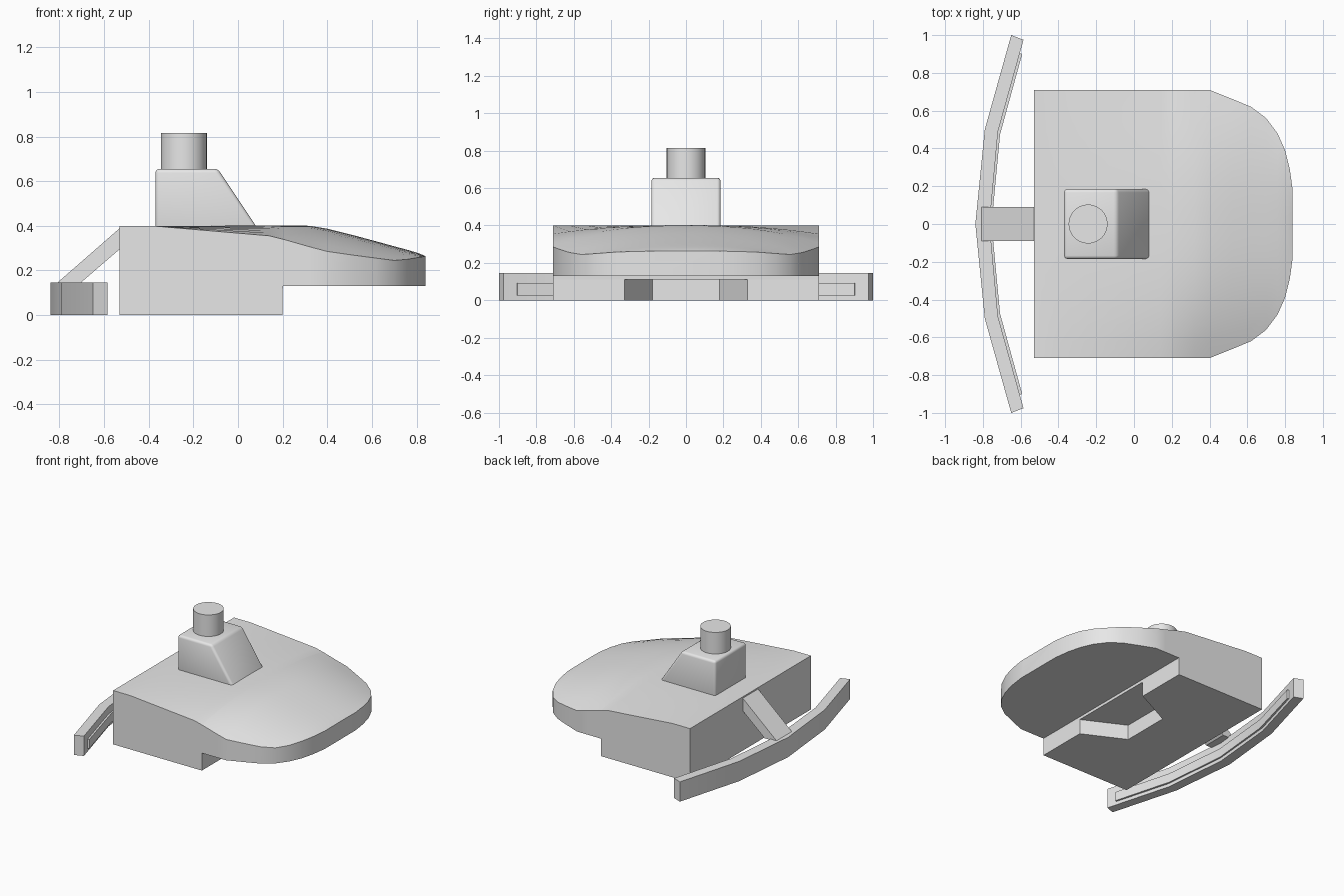
import bpy, bmesh, math
from mathutils import Vector

cube = bpy.data.objects.get("Cube")
if cube:
    bpy.data.objects.remove(cube, do_unlink=True)

grey = bpy.data.materials.new("light_grey")
grey.use_nodes = True
grey.diffuse_color = (0.8, 0.8, 0.8, 1)
for node in grey.node_tree.nodes:
    if node.type == 'BSDF_PRINCIPLED':
        node.inputs["Base Color"].default_value = grey.diffuse_color


def finish(name, bm, angle=35):
    """Turn a bmesh into a named object, smooth with sharp edges kept."""
    bmesh.ops.recalc_face_normals(bm, faces=bm.faces)
    mesh = bpy.data.meshes.new(name)
    bm.to_mesh(mesh)
    bm.free()
    mesh.materials.append(grey)
    for poly in mesh.polygons:
        poly.use_smooth = True
    mesh.set_sharp_from_angle(angle=math.radians(angle))
    obj = bpy.data.objects.new(name, mesh)
    bpy.context.collection.objects.link(obj)
    return obj


def prism(name, outline, low, high, upright=False, bevel=0):
    """Extrude an outline along z, or along y when it is an upright xz profile."""
    bm = bmesh.new()
    pts = [(a, low, b) if upright else (a, b, low) for a, b in outline]
    face = bm.faces.new([bm.verts.new(p) for p in pts])
    shift = Vector((0, high - low, 0)) if upright else Vector((0, 0, high - low))
    top = bmesh.ops.extrude_face_region(bm, geom=[face])
    verts = [v for v in top["geom"] if isinstance(v, bmesh.types.BMVert)]
    bmesh.ops.translate(bm, verts=verts, vec=shift)
    if bevel:
        bmesh.ops.recalc_face_normals(bm, faces=bm.faces)
        bmesh.ops.bevel(bm, geom=bm.edges[:], offset=bevel, segments=3,
                        profile=0.5, affect='EDGES')
    return finish(name, bm)


def mirrored(half):
    """Complete a path given for y >= 0 with its mirror image."""
    return [(x, -y) for x, y in reversed(half) if y > 0] + half


# Domed housing: cross-sections of (x, half width, edge height, middle height)
sections = [
    (-0.53, 0.71, 0.40, 0.40), (-0.39, 0.71, 0.40, 0.40),
    (0.14, 0.71, 0.355, 0.402), (0.20, 0.71, 0.34, 0.402),
    (0.201, 0.71, 0.34, 0.402), (0.32, 0.71, 0.306, 0.40),
    (0.40, 0.71, 0.285, 0.387), (0.52, 0.662, 0.268, 0.357),
    (0.62, 0.62, 0.255, 0.33), (0.70, 0.56, 0.245, 0.308),
    (0.76, 0.48, 0.25, 0.292), (0.80, 0.39, 0.257, 0.28),
    (0.825, 0.29, 0.261, 0.271), (0.84, 0.18, 0.263, 0.264),
]
steps = 16
bm = bmesh.new()
rings = []
for x, w, edge, mid in sections:
    ring = []
    for i in range(steps + 1):
        t = 2 * i / steps - 1
        ring.append(bm.verts.new((x, w * t, mid + (edge - mid) * abs(t) ** 2.4)))
    floor = 0.11 if x <= 0.2 else 0.13
    ring += [bm.verts.new((x, w, floor)), bm.verts.new((x, -w, floor))]
    rings.append(ring)
for a, b in zip(rings, rings[1:]):
    for i in range(len(a)):
        j = (i + 1) % len(a)
        bm.faces.new((a[i], a[j], b[j], b[i]))
bm.faces.new(rings[0])
bm.faces.new(rings[-1])
finish("housing", bm)

# Lower block with a tapered intake cut into its leading side
prism("lower_block", mirrored([(-0.1, 0.18), (0.2, 0.33), (0.2, 0.71), (-0.53, 0.71)]),
      0, 0.11)

# Sloped tower with softened edges
prism("tower", [(-0.37, 0.36), (0.107, 0.36), (-0.09, 0.655), (-0.37, 0.655)],
      -0.185, 0.185, upright=True, bevel=0.018)

# Round post on the tower
bm = bmesh.new()
bmesh.ops.create_cone(bm, cap_ends=True, segments=48, radius1=0.103, radius2=0.103,
                      depth=0.175)
bmesh.ops.translate(bm, verts=bm.verts, vec=(-0.243, 0, 0.7275))
finish("post", bm)

# Slanted arm to the trailing bar
prism("arm", [(-0.815, 0.14), (-0.71, 0.14), (-0.52, 0.304), (-0.52, 0.398)],
      -0.09, 0.09, upright=True)

# Bent trailing bar
outer = mirrored([(-0.84, 0), (-0.79, 0.5), (-0.65, 1.0)])
inner = mirrored([(-0.765, 0), (-0.72, 0.49), (-0.585, 0.975)])
prism("trailing_bar", outer + inner[::-1], 0, 0.147)

# Thin wiper strip on the inner side of the bar
back = mirrored([(-0.78, 0), (-0.735, 0.485), (-0.62, 0.91)])
front = mirrored([(-0.754, 0), (-0.709, 0.475), (-0.592, 0.9)])
prism("wiper_strip", back + front[::-1], 0.025, 0.092)
